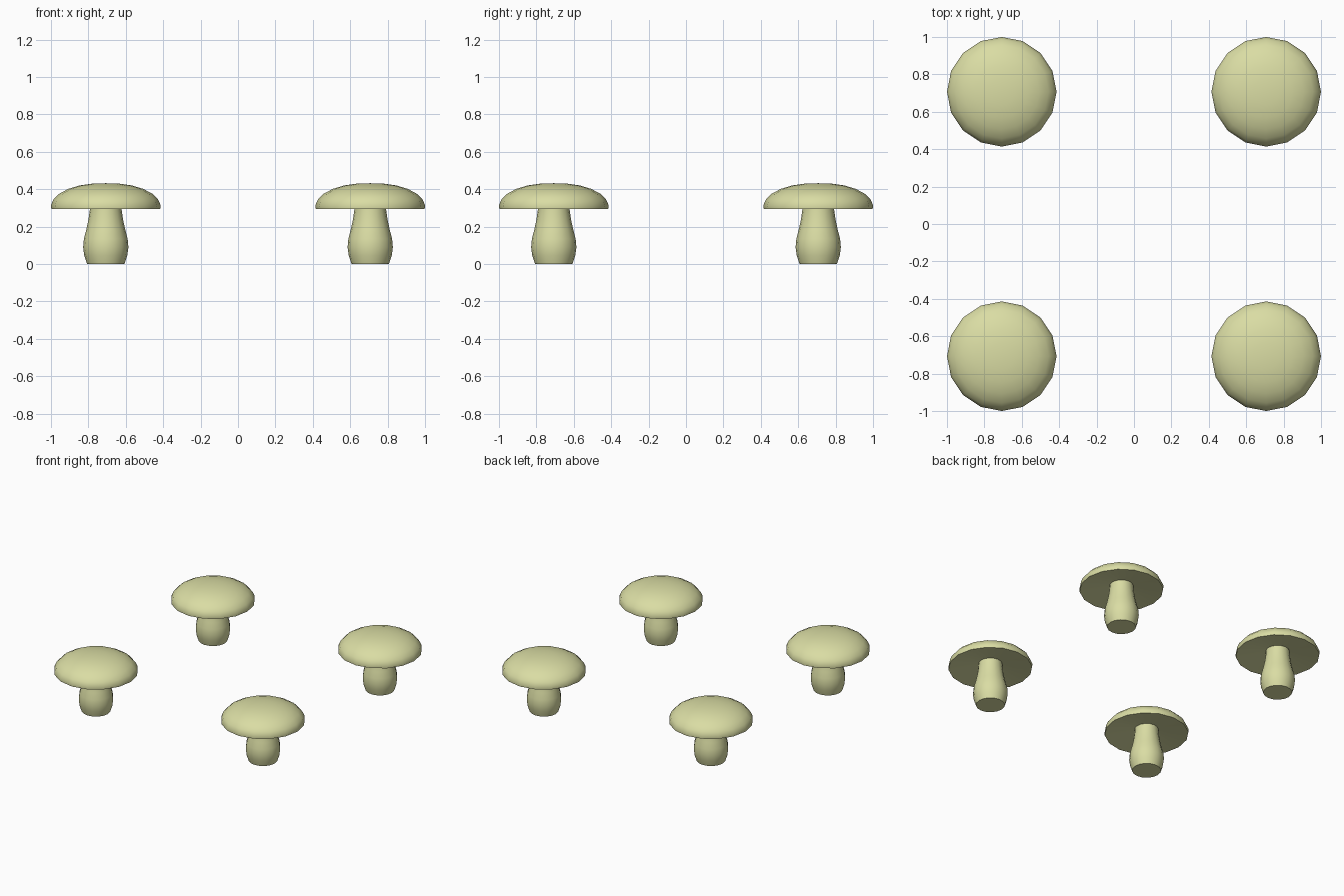
import bpy, bmesh, math

if "Cube" in bpy.data.objects:
    bpy.data.objects.remove(bpy.data.objects["Cube"])

mat = bpy.data.materials.new("pale olive")
mat.diffuse_color = (0.70, 0.72, 0.37, 1)
mat.use_nodes = True
mat.node_tree.nodes["Principled BSDF"].inputs["Base Color"].default_value = mat.diffuse_color


def lathe(name, profile, x, y, sides=16):
    """Revolve a (radius, height) profile round the vertical axis."""
    bm = bmesh.new()
    rings = []
    for r, z in profile:
        if r == 0:
            rings.append([bm.verts.new((0, 0, z))] * sides)
        else:
            rings.append([bm.verts.new((r * math.cos(2 * math.pi * i / sides),
                                        r * math.sin(2 * math.pi * i / sides), z))
                          for i in range(sides)])
    for a, b in zip(rings, rings[1:]):
        for i in range(sides):
            j = (i + 1) % sides
            bm.faces.new(list(dict.fromkeys((a[i], a[j], b[j], b[i]))))
    bmesh.ops.recalc_face_normals(bm, faces=bm.faces)
    me = bpy.data.meshes.new(name)
    bm.to_mesh(me)
    bm.free()
    me.materials.append(mat)
    ob = bpy.data.objects.new(name, me)
    bpy.context.collection.objects.link(ob)
    ob.location = (x, y, 0)
    bpy.context.view_layer.objects.active = ob
    ob.select_set(True)
    bpy.ops.object.shade_smooth_by_angle(angle=math.radians(50))
    ob.select_set(False)


# domed cap with a shallow hollow underside
cap = [(0, 0.335), (0.08, 0.33), (0.27, 0.297), (0.291, 0.295), (0.293, 0.315), (0.28, 0.345),
       (0.25, 0.375), (0.20, 0.402), (0.14, 0.42), (0.07, 0.43), (0, 0.432)]
# bulbous stem
stem = [(0, 0), (0.10, 0), (0.115, 0.045), (0.121, 0.09), (0.117, 0.135), (0.105, 0.18),
        (0.093, 0.235), (0.085, 0.29), (0.082, 0.335)]

for x in (-0.707, 0.707):
    for y in (-0.707, 0.707):
        lathe("mushroom_stem", stem, x, y)
        lathe("mushroom_cap", cap, x, y)
